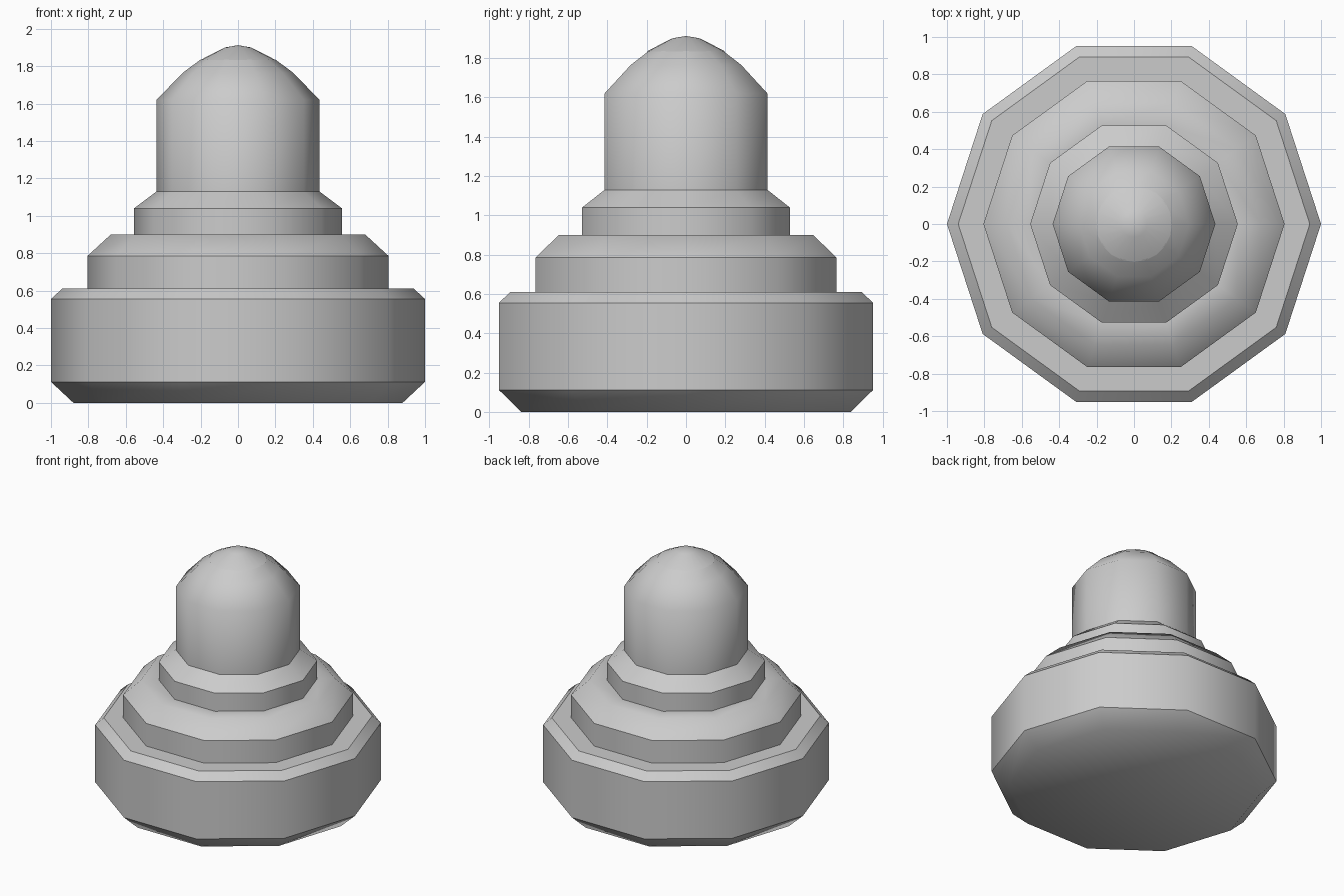
import bpy
import bmesh
from math import cos, sin, tau

if "Cube" in bpy.data.objects:
    bpy.data.objects.remove(bpy.data.objects["Cube"])


def turned(name, profile, sides=10):
    """Revolve (radius, z, sharp) points round z; radius 0 closes with a fan."""
    bm = bmesh.new()
    rings = []
    for r, z, sharp in profile:
        if r == 0:
            rings.append([bm.verts.new((0, 0, z))] * sides)
        else:
            rings.append([bm.verts.new((r * cos(tau * i / sides), r * sin(tau * i / sides), z))
                          for i in range(sides)])
    for lower, upper in zip(rings, rings[1:]):
        for i in range(sides):
            j = (i + 1) % sides
            corners = list(dict.fromkeys((lower[i], lower[j], upper[j], upper[i])))
            bm.faces.new(corners).smooth = True
    # Crisp rims, soft edges elsewhere
    for ring, (r, z, sharp) in zip(rings, profile):
        if sharp and r:
            for i in range(sides):
                edge = bm.edges.get((ring[i], ring[(i + 1) % sides]))
                edge.smooth = False
    bmesh.ops.recalc_face_normals(bm, faces=bm.faces)
    # Profiles run upward from bottom to top, so the walls must face outward
    bm.normal_update()
    wall = max(bm.faces, key=lambda f: f.normal.xy.length)
    if wall.normal.xy.dot(wall.calc_center_median().xy) < 0:
        bmesh.ops.reverse_faces(bm, faces=bm.faces)
    mesh = bpy.data.meshes.new(name)
    bm.to_mesh(mesh)
    bm.free()
    obj = bpy.data.objects.new(name, mesh)
    bpy.context.collection.objects.link(obj)
    return obj


# Wide base with chamfered foot and rim
turned("base", [(0, 0, 0), (0.88, 0, 0), (1, 0.112, 1), (1, 0.555, 1),
                (0.94, 0.61, 1), (0.805, 0.61, 0)])
# Middle step
turned("middle_step", [(0.805, 0.61, 0), (0.805, 0.785, 1), (0.68, 0.9, 0), (0.555, 0.9, 0)])
# Upper collar
turned("collar", [(0.555, 0.9, 0), (0.555, 1.04, 1), (0.435, 1.13, 0)])
# Column with rounded shoulder
turned("column", [(0.435, 1.13, 0), (0.435, 1.62, 0), (0.295, 1.765, 0), (0.2, 1.835, 0)])
# Rounder cap on top
turned("top_cap", [(0.203, 1.832, 0), (0.07, 1.9, 0), (0, 1.912, 0)], 20)
